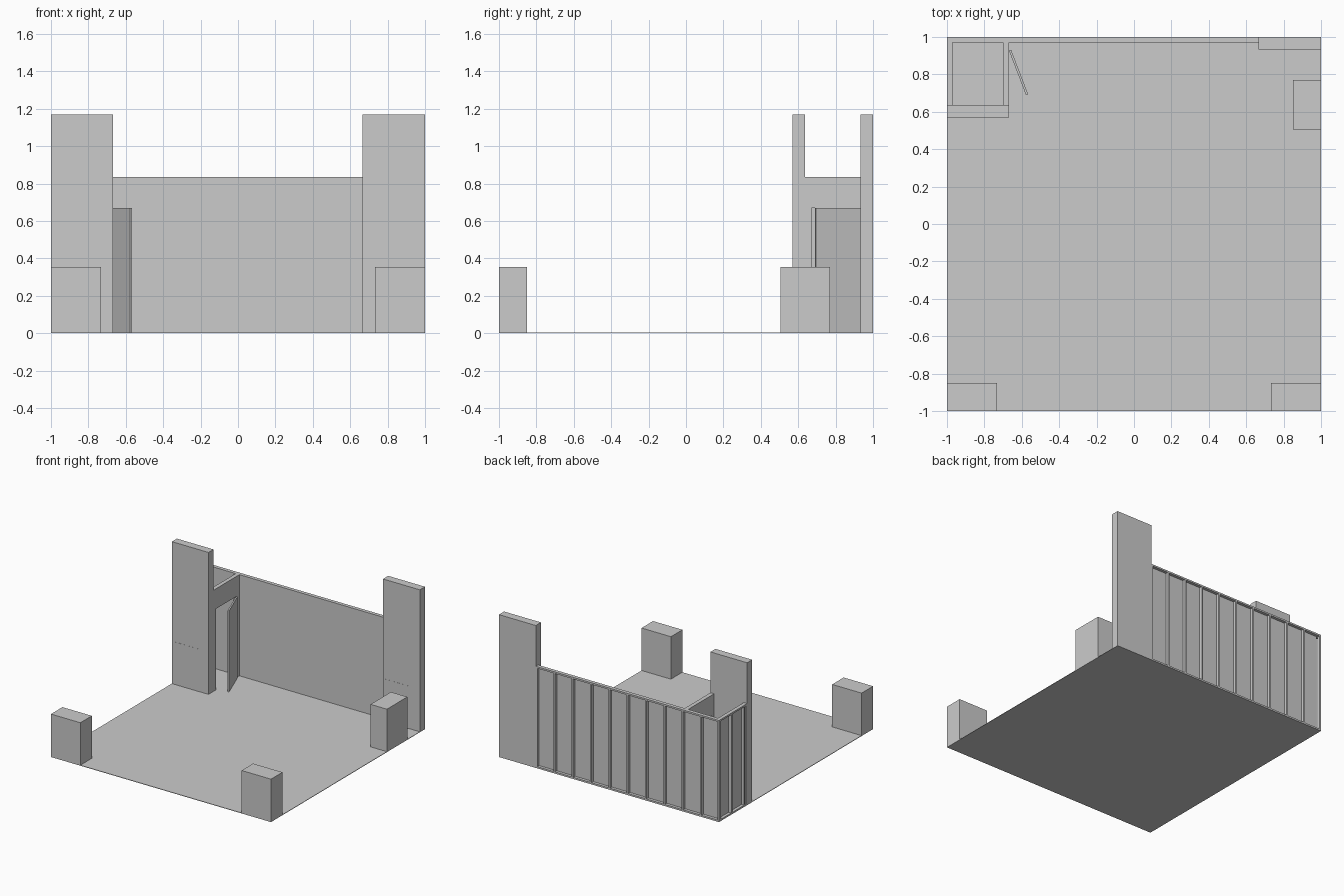
import bpy, math

if "Cube" in bpy.data.objects:
    bpy.data.objects.remove(bpy.data.objects["Cube"])

def box(name, x0, x1, y0, y1, z0, z1):
    bpy.ops.mesh.primitive_cube_add(size=1, location=((x0+x1)/2, (y0+y1)/2, (z0+z1)/2))
    o = bpy.context.object
    o.name = name
    o.scale = (x1-x0, y1-y0, z1-z0)
    bpy.ops.object.transform_apply(location=False, rotation=False, scale=True)
    return o

H, S = 0.835, 0.014      # wall height, stud width
PITCH = 1.665 / 10       # stud spacing

# Floor slab
box("floor", -1, 1, -1, 1, 0, 0.004)

# Tall wall panels
box("left_tower", -1, -0.667, 0.57, 0.635, 0, 1.17)
box("right_tower", 0.665, 1, 0.933, 1, 0, 1.17)
box("left_tower_base_panel", -1, -0.735, 0.569, 0.572, 0, 0.353)
box("right_tower_base_panel", 0.665, 0.92, 0.932, 0.935, 0, 0.353)

# Low blocks
for side, name in ((-1, "front_left_block"), (1, "front_right_block")):
    a, b = sorted((side * 0.733, side * 1.0))
    box(name, a, b, -1, -0.851, 0, 0.353)
box("right_side_block", 0.851, 1, 0.505, 0.77, 0, 0.353)

# Back wall: inner sheet, plates and exposed studs
box("back_wall_sheet", -0.976, 0.665, 0.97, 0.976, 0, H)
for name, z in (("back_bottom_plate", 0), ("back_top_plate", H - S)):
    box(name, -1, 0.665, 0.976, 1, z, z + S)
for i in range(11):
    x = min(max(-1 + i * PITCH - S / 2, -1), 0.665 - S)
    box("back_stud", x, x + S, 0.976, 1, S, H - S)

# Left wall: same construction
box("left_wall_sheet", -0.976, -0.97, 0.635, 0.97, 0, H)
for name, z in (("left_bottom_plate", 0), ("left_top_plate", H - S)):
    box(name, -1, -0.976, 0.635, 0.976, z, z + S)
for y in (1 - PITCH, 1 - 2 * PITCH, 0.635 + S / 2):
    box("left_stud", -1, -0.976, y - S / 2, y + S / 2, S, H - S)

# Closet side wall with doorway
box("doorway_front_jamb", -0.7, -0.667, 0.635, 0.67, 0, 0.67)
box("doorway_back_jamb", -0.7, -0.667, 0.932, 0.97, 0, 0.67)
box("doorway_header", -0.7, -0.667, 0.635, 0.97, 0.67, H)

# Door standing ajar, hinged at the back jamb
hx, hy, ex, ey = -0.663, 0.93, -0.572, 0.692
length = math.hypot(ex - hx, ey - hy)
door = box("door", -length / 2, length / 2, -0.006, 0.006, 0.004, 0.67)
door.location = ((hx + ex) / 2, (hy + ey) / 2, door.location.z)
door.rotation_euler.z = math.atan2(ey - hy, ex - hx)
